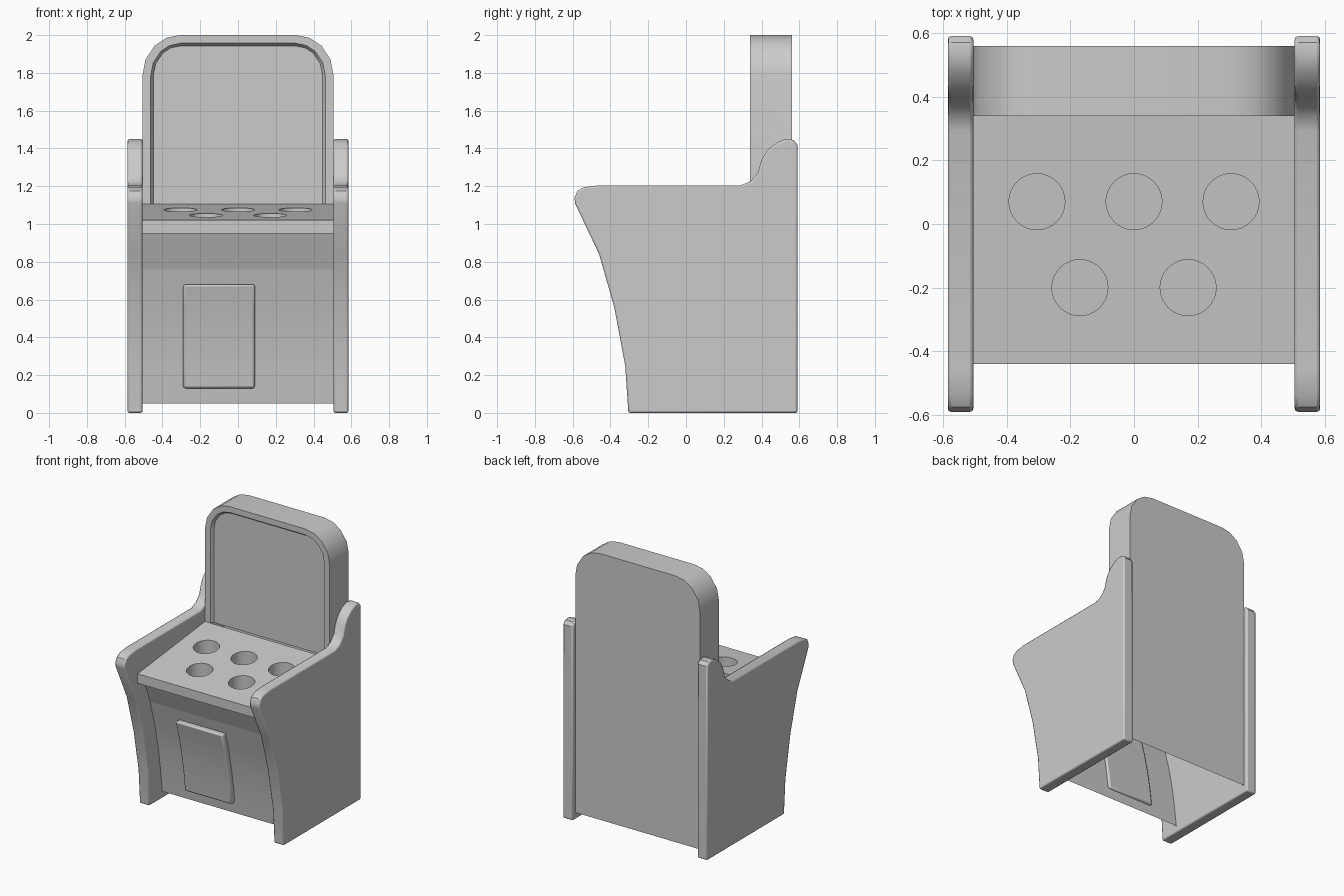
import bpy, bmesh, math
from mathutils import Vector

cube = bpy.data.objects.get("Cube")
if cube:
    bpy.data.objects.remove(cube, do_unlink=True)

grey = bpy.data.materials.new("plain grey")
grey.use_nodes = True
grey.diffuse_color = (0.6, 0.6, 0.6, 1)
grey.node_tree.nodes["Principled BSDF"].inputs["Base Color"].default_value = (0.6, 0.6, 0.6, 1)

HALF = 0.505  # half the width between the side panels


def finish(bm, name, bevel=0, segments=2):
    """Turn a bmesh into a shaded object, with an optional edge bevel."""
    me = bpy.data.meshes.new(name)
    bm.to_mesh(me)
    bm.free()
    me.materials.append(grey)
    ob = bpy.data.objects.new(name, me)
    bpy.context.collection.objects.link(ob)
    if bevel:
        mod = ob.modifiers.new("rounded edges", 'BEVEL')
        mod.width = bevel
        mod.segments = segments
        mod.limit_method = 'ANGLE'
        mod.angle_limit = math.radians(50)
    bpy.ops.object.select_all(action='DESELECT')
    ob.select_set(True)
    bpy.context.view_layer.objects.active = ob
    bpy.ops.object.shade_smooth_by_angle(angle=math.radians(30))
    return ob


def sheet(bm, profile, x0, x1):
    """Sweep an open (y, z) profile across x."""
    rows = [[bm.verts.new((x, y, z)) for x in (x0, x1)] for y, z in profile]
    for a, b in zip(rows, rows[1:]):
        bm.faces.new((a[0], a[1], b[1], b[0]))


def prism(profile, x0, x1):
    """Solid from a closed (y, z) profile between two x positions."""
    bm = bmesh.new()
    face = bm.faces.new([bm.verts.new((x0, y, z)) for y, z in profile])
    out = bmesh.ops.extrude_face_region(bm, geom=[face])
    moved = [v for v in out["geom"] if isinstance(v, bmesh.types.BMVert)]
    bmesh.ops.translate(bm, verts=moved, vec=(x1 - x0, 0, 0))
    bmesh.ops.recalc_face_normals(bm, faces=bm.faces)
    return bm


# Side panels
side_profile = [
    (-0.305, 0), (-0.322, 0.25), (-0.38, 0.56), (-0.46, 0.84), (-0.588, 1.11),
    (-0.59, 1.14), (-0.575, 1.175), (-0.54, 1.195), (-0.46, 1.205),
    (0.29, 1.205), (0.34, 1.225), (0.38, 1.27), (0.40, 1.34), (0.43, 1.39),
    (0.48, 1.43), (0.53, 1.45), (0.57, 1.445), (0.59, 1.42), (0.59, 0)]
for name, sign in (("left_side_panel", 1), ("right_side_panel", -1)):
    finish(prism(side_profile, sign * HALF, sign * 0.585), name, bevel=0.01)

# Curved front panel below the deck
curve = [(-0.155, 0.05), (-0.165, 0.13), (-0.18, 0.25), (-0.205, 0.40),
         (-0.24, 0.56), (-0.274, 0.68), (-0.295, 0.76)]
bm = bmesh.new()
sheet(bm, curve, -HALF, HALF)
finish(bm, "front_panel")
bm = bmesh.new()
sheet(bm, [(-0.295, 0.76), (-0.37, 0.95), (-0.44, 0.95), (-0.44, 1.02)], -HALF, HALF)
finish(bm, "front_lip")

# Door following the curve of the front panel
middle = curve[1:-1]
door_profile = [(y - 0.04, z) for y, z in middle] + [(y + 0.015, z) for y, z in reversed(middle)]
finish(prism(door_profile, -0.29, 0.09), "front_door", bevel=0.012)


# Sloping deck with five round wells
def deck_point(x, y):
    return Vector((x, y, 1.02 + (y + 0.44) * 0.109))


def loop(bm, points):
    verts = [bm.verts.new(p) for p in points]
    return [bm.edges.new((a, b)) for a, b in zip(verts, verts[1:] + verts[:1])]


bm = bmesh.new()
border = loop(bm, [deck_point(x, y) for x, y in
                   ((-HALF, -0.44), (HALF, -0.44), (HALF, 0.34), (-HALF, 0.34))])
rims = []
for cx, cy in ((-0.305, 0.07), (0, 0.07), (0.305, 0.07), (-0.17, -0.2), (0.17, -0.2)):
    angles = [math.tau * i / 32 for i in range(32)]
    rims.append(loop(bm, [deck_point(cx + 0.088 * math.cos(a), cy + 0.088 * math.sin(a))
                          for a in angles]))
bmesh.ops.triangle_fill(bm, use_beauty=True, normal=(0, 0, 1),
                        edges=border + [e for rim in rims for e in rim])
for rim in rims:
    out = bmesh.ops.extrude_edge_only(bm, edges=rim)["geom"]
    low = [v for v in out if isinstance(v, bmesh.types.BMVert)]
    bmesh.ops.translate(bm, verts=low, vec=(0, 0, -0.16))
    bmesh.ops.contextual_create(bm, geom=[e for e in out if isinstance(e, bmesh.types.BMEdge)
                                          and all(v in low for v in e.verts)])
bmesh.ops.recalc_face_normals(bm, faces=bm.faces)
if max(bm.faces, key=lambda f: f.calc_center_median().z).normal.z < 0:
    bmesh.ops.reverse_faces(bm, faces=bm.faces)
finish(bm, "deck")

# Back board: full-height rear sheet, rounded top and recessed front display
corner = [(HALF, 1.79), (0.49, 1.87), (0.44, 1.945), (0.38, 1.985), (0.31, 2.0)]
arch = corner + [(-x, z) for x, z in reversed(corner)]


def board_outline(y, bottom):
    return [bm.verts.new((x, y, z)) for x, z in [(HALF, bottom)] + arch + [(-HALF, bottom)]]


bm = bmesh.new()
rear = board_outline(0.56, 0.05)
front = board_outline(0.34, 1.105)
bm.faces.new(rear[::-1])
display = bm.faces.new(front)
for i in range(len(front) - 1):
    bm.faces.new((front[i], rear[i], rear[i + 1], front[i + 1]))
bmesh.ops.recalc_face_normals(bm, faces=bm.faces)
if display.normal.y > 0:
    bmesh.ops.reverse_faces(bm, faces=bm.faces)
bmesh.ops.inset_region(bm, faces=[display], thickness=0.043, use_even_offset=True)
bmesh.ops.inset_region(bm, faces=[display], thickness=0.014, depth=-0.02, use_even_offset=True)
finish(bm, "back_board")
